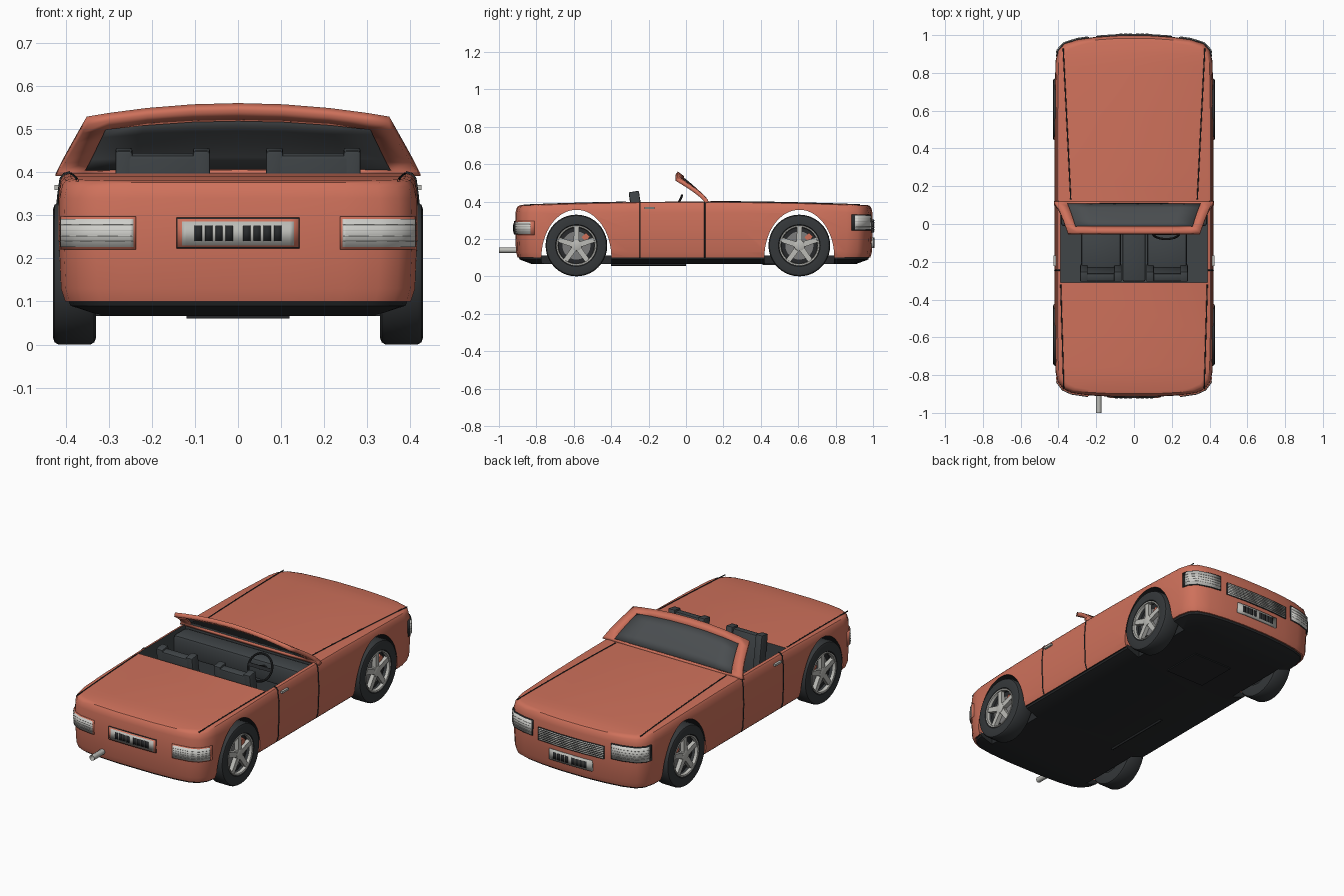
import bpy, bmesh, math
from mathutils import Matrix, Vector

if "Cube" in bpy.data.objects:
    bpy.data.objects.remove(bpy.data.objects["Cube"])


def material(name, r, g, b):
    m = bpy.data.materials.new(name)
    m.use_nodes = True
    m.diffuse_color = (r, g, b, 1)
    m.node_tree.nodes["Principled BSDF"].inputs["Base Color"].default_value = (r, g, b, 1)
    return m


PAINT = material("coral paint", .62, .165, .105)
BLACK = material("black trim", .02, .022, .024)
RUBBER = material("tyre rubber", .035, .039, .042)
CABIN = material("cabin grey", .05, .058, .063)
GLASS = material("dark glass", .068, .075, .08)
METAL = material("light metal", .5, .5, .47)
LAMP = material("lamp white", .62, .62, .59)
GREY = material("mid grey", .2, .2, .2)


def finish(name, bm, *mats, angle=35):
    bmesh.ops.recalc_face_normals(bm, faces=bm.faces)
    me = bpy.data.meshes.new(name)
    bm.to_mesh(me)
    bm.free()
    ob = bpy.data.objects.new(name, me)
    bpy.context.collection.objects.link(ob)
    for m in mats:
        me.materials.append(m)
    smooth(ob, angle)
    return ob


def smooth(ob, angle=35):
    bpy.ops.object.select_all(action='DESELECT')
    ob.select_set(True)
    bpy.context.view_layer.objects.active = ob
    bpy.ops.object.shade_smooth_by_angle(angle=math.radians(angle))


def box(name, loc, size, mat, tilt=0, bevel=0):
    bm = bmesh.new()
    mtx = Matrix.Translation(loc) @ Matrix.Rotation(tilt, 4, 'X') @ Matrix.Diagonal((*size, 1))
    bmesh.ops.create_cube(bm, size=1, matrix=mtx)
    if bevel:
        bmesh.ops.bevel(bm, geom=bm.edges[:], offset=bevel, segments=2, affect='EDGES', profile=.5)
    return finish(name, bm, mat)


def tube(name, pts, radius, mat):
    cu = bpy.data.curves.new(name, 'CURVE')
    cu.dimensions, cu.bevel_depth, cu.bevel_resolution = '3D', radius, 2
    sp = cu.splines.new('POLY')
    sp.points.add(len(pts) - 1)
    for p, co in zip(sp.points, pts):
        p.co = (*co, 1)
    cu.materials.append(mat)
    ob = bpy.data.objects.new(name, cu)
    bpy.context.collection.objects.link(ob)
    return ob


def cut(ob, cutter):
    mod = ob.modifiers.new("cut", 'BOOLEAN')
    mod.operation, mod.solver, mod.object = 'DIFFERENCE', 'EXACT', cutter
    bpy.context.view_layer.objects.active = ob
    bpy.ops.object.modifier_apply(modifier=mod.name)
    bpy.data.objects.remove(cutter)


# Half of the body plan, from tail to nose
PLAN = [(.12, -.914), (.25, -.907), (.33, -.895), (.375, -.875), (.405, -.835), (.416, -.78), (.42, -.6),
        (.42, -.3), (.42, 0), (.42, .3), (.42, .6), (.416, .86), (.402, .92), (.37, .955), (.3, .977),
        (.2, .991), (.08, .999)]
BODY_RINGS = [(.1, .014), (.13, .005), (.25, 0), (.34, .002), (.385, .008), (.396, .016), (.4, .03)]
PAN_RINGS = [(.066, .09), (.09, .025), (.112, .016)]


def crown(y, z):
    return z - (.018 * ((y - .05) / .9) ** 2 if z > .35 else 0)


def loft(name, rings, *mats):
    bm = bmesh.new()
    loops = []
    for z, inset in rings:
        half = [(x * (1 - inset / .42), (y - .042) * (1 - inset / .958) + .042) for x, y in PLAN]
        ring = half + [(-x, y) for x, y in reversed(half)]
        loops.append([bm.verts.new((x, y, crown(y, z))) for x, y in ring])
    n = len(loops[0])
    for a, b in zip(loops, loops[1:]):
        for i in range(n):
            j = (i + 1) % n
            bm.faces.new((a[i], a[j], b[j], b[i]))
    for lp in (loops[0], loops[-1]):
        for i in range(n // 2 - 1):
            bm.faces.new((lp[i], lp[i + 1], lp[n - 2 - i], lp[n - 1 - i]))
    return finish(name, bm, *mats)


# Body shell with wheel arches and cockpit cut out
AXLES = (-.586, .606)
body = loft("body_shell", BODY_RINGS, PAINT, CABIN, BLACK)
for ay in AXLES:
    bm = bmesh.new()
    prof = [(.187, .0)] + [(.187 * math.cos(math.pi * i / 32), .1 + .256 * math.sin(math.pi * i / 32))
                           for i in range(33)] + [(-.187, .0)]
    f = bm.faces.new([bm.verts.new((-.6, ay + y, z)) for y, z in prof])
    ext = bmesh.ops.extrude_face_region(bm, geom=[f])
    bmesh.ops.translate(bm, vec=(1.2, 0, 0), verts=[v for v in ext['geom'] if isinstance(v, bmesh.types.BMVert)])
    cut(body, finish("arch_cutter", bm, PAINT))
cut(body, box("cockpit_cutter", (0, -.105, .4), (.78, .41, .54), PAINT))
for p in body.data.polygons:
    c, n = p.center, p.normal
    p.material_index = 0
    if abs(c.x) < .392 and -.312 < c.y < .102 and c.z < .385:
        p.material_index = 1
    elif n.z < -.2 and abs(n.x) < .2 and abs(c.y) < .8 and abs(c.x) < .3:
        p.material_index = 2
smooth(body)

# Underbody pan with wheel notches
pan = loft("underbody_pan", PAN_RINGS, BLACK)
for ay in AXLES:
    for s in (-1, 1):
        cut(pan, box("notch_cutter", (s * .41, ay, .1), (.18, .372, .2), BLACK))
smooth(pan)
box("underbody_plate", (0, .525, .0635), (.24, .23, .006), BLACK)
tube("underbody_pipe", [(-.187, -.4, .062), (-.187, 0, .062)], .006, BLACK)
tailpipe = tube("tailpipe", [(-.187, -1, .14), (-.187, -.88, .14)], .015, METAL)

# Panel seams
for s in (-1, 1):
    side = "left" if s > 0 else "right"
    for nm, a, b in (("hood", (.375, .93), (.335, .13)), ("trunk", (.388, -.32), (.372, -.87))):
        pts = []
        for i in range(9):
            x, y = (a[k] + (b[k] - a[k]) * i / 8 for k in (0, 1))
            pts.append((s * x, y, crown(y, .4)))
        tube(f"{side}_{nm}_seam", pts, .003, BLACK)
    for nm, y in (("rear", -.245), ("front", .1)):
        tube(f"{side}_door_{nm}_seam", [(s * (.42 - i), y, z) for z, i in BODY_RINGS], .003, BLACK)
    box(f"{side}_door_handle", (s * .42, -.195, .365), (.012, .055, .011), METAL)


# Thin panels that follow the curve of the nose or tail
def panel(name, x0, x1, z0, z1, nose, mat, thick):
    run = [p for p in PLAN if (p[1] > .7 if nose else p[1] < -.7)]
    run = sorted(run + [(0, 1 if nose else -.916)])

    def y_at(x):
        for (xa, ya), (xb, yb) in zip(run, run[1:]):
            if xa <= x <= xb:
                return ya + (yb - ya) * (x - xa) / (xb - xa)
    xs = {x0, x1} | {s * p[0] for p in run for s in (-1, 1) if x0 < s * p[0] < x1}
    bm = bmesh.new()
    cols = [[bm.verts.new((x, y_at(abs(x)), z)) for z in (z0, z1)] for x in sorted(xs)]
    for a, b in zip(cols, cols[1:]):
        bm.faces.new((a[0], b[0], b[1], a[1]))
    ob = finish(name, bm, mat)
    mod = ob.modifiers.new("thickness", 'SOLIDIFY')
    mod.thickness, mod.offset = thick, 0
    return ob


for s in (-1, 1):
    side = "left" if s > 0 else "right"
    for nm, nose, z0, z1, rim in (("front", True, .25, .325, BLACK), ("rear", False, .226, .292, PAINT)):
        lo, hi = sorted((s * .237, s * .41))
        panel(f"{side}_{nm}_lamp_rim", lo, hi, z0 - .005, z1 + .005, nose, rim, .008)
        lo, hi = sorted((s * .243, s * .406))
        panel(f"{side}_{nm}_lamp", lo, hi, z0, z1, nose, LAMP, .014)
        for k in range(1, 5):
            z = z0 + (z1 - z0) * k / 5
            panel(f"{side}_{nm}_lamp_rib_{k}", lo, hi, z - .001, z + .001, nose, METAL, .017)
panel("grille_back", -.2, .2, .235, .305, True, BLACK, .008)
for k in range(7):
    panel(f"grille_slat_{k}", -.195, .195, .239 + k * .0095, .2445 + k * .0095, True, METAL, .014)
panel("rear_plate_surround_edge", -.143, .143, .223, .295, False, BLACK, .006)
panel("rear_plate_surround", -.14, .14, .226, .292, False, PAINT, .009)
for nm, nose, zc in (("front", True, .18), ("rear", False, .258)):
    panel(f"{nm}_plate", -.13, .13, zc - .028, zc + .028, nose, METAL, .013)
    for s in (-1, 1):
        for k in range(4):
            x = s * (.02 + k * .024)
            panel(f"{nm}_plate_bar", x - .0085, x + .0085, zc - .018, zc + .018, nose, BLACK, .017)


# Windscreen frame and glass share one curved surface
def screen(name, want_glass, thick, mat):
    us = [-1, -.855, -.6, -.3, 0, .3, .6, .855, 1]
    vs = [-.05, .05, .25, .45, .65, .84, 1]
    bm = bmesh.new()
    rows = [[bm.verts.new((u * (.42 - .07 * v), .11 - .16 * max(v, 0) ** 1.3,
                           .4 + v * (.12 + .032 * (1 - u * u)))) for u in us] for v in vs]
    for j in range(len(vs) - 1):
        for i in range(len(us) - 1):
            if (0 < i < len(us) - 2 and 0 < j < len(vs) - 2) == want_glass:
                bm.faces.new((rows[j][i], rows[j][i + 1], rows[j + 1][i + 1], rows[j + 1][i]))
    bmesh.ops.delete(bm, geom=[v for v in bm.verts if not v.link_faces], context='VERTS')
    mod = finish(name, bm, mat).modifiers.new("thickness", 'SOLIDIFY')
    mod.thickness, mod.offset = thick, 0


screen("windscreen_frame", False, .022, PAINT)
screen("windscreen_glass", True, .008, GLASS)

# Cabin
box("dashboard", (0, .045, .33), (.775, .11, .11), CABIN, bevel=.015)
box("centre_console", (0, -.13, .21), (.12, .35, .16), CABIN, bevel=.01)
for s in (-1, 1):
    side = "left" if s > 0 else "right"
    box(f"{side}_seat_cushion", (s * .175, -.14, .19), (.21, .2, .1), CABIN, bevel=.015)
    box(f"{side}_seat_back", (s * .175, -.265, .32), (.17, .045, .25), CABIN, tilt=.15, bevel=.01)
    for k in (-1, 1):
        box(f"{side}_seat_bolster", (s * .175 + k * .09, -.26, .325), (.04, .055, .26), CABIN, tilt=.15, bevel=.006)
bpy.ops.mesh.primitive_torus_add(location=(.17, -.05, .37), rotation=(math.radians(65), 0, 0),
                                 major_radius=.07, minor_radius=.006, major_segments=32, minor_segments=8)
wheel = bpy.context.object
wheel.name = "steering_wheel"
wheel.data.materials.append(BLACK)
smooth(wheel)
tube("steering_column", [(.17, -.05, .37), (.17, .05, .33)], .012, BLACK)
box("steering_spoke", (.17, -.05, .37), (.135, .018, .008), BLACK, tilt=math.radians(65))


# Wheels
def lathe(name, prof, centre, side, mat, steps=40):
    bm = bmesh.new()
    vs = [bm.verts.new((side * x, 0, r)) for x, r in prof]
    es = [bm.edges.new(e) for e in zip(vs, vs[1:])]
    bmesh.ops.spin(bm, geom=vs + es, cent=(0, 0, 0), axis=(1, 0, 0), angle=math.tau, steps=steps)
    bmesh.ops.remove_doubles(bm, verts=bm.verts, dist=.0005)
    bmesh.ops.translate(bm, vec=centre, verts=bm.verts)
    return finish(name, bm, mat)


for ay, end in zip(AXLES, ("rear", "front")):
    for s in (-1, 1):
        c = Vector((s * .38, ay, .165))
        nm = f"{'left' if s > 0 else 'right'}_{end}"
        lathe(nm + "_tyre", [(-.05, .1), (-.05, .15), (-.046, .16), (-.037, .165), (.037, .165), (.046, .16),
                             (.05, .148), (.048, .112), (.04, .106), (-.05, .1)], c, s, RUBBER)
        lathe(nm + "_rim", [(.03, .096), (.046, .1), (.048, .107), (.038, .109)], c, s, METAL)
        lathe(nm + "_inner_disc", [(-.045, 0), (-.045, .102), (.012, .102), (.012, 0)], c, s, BLACK)
        lathe(nm + "_brake_disc", [(.012, .075), (.018, .075), (.018, 0)], c, s, GREY)
        lathe(nm + "_hub", [(.02, .03), (.043, .028), (.046, .02), (.046, 0)], c, s, METAL, 20)
        box(nm + "_caliper", c + Vector((s * .018, .05, .045)), (.014, .03, .035), PAINT, tilt=-.8)
        for k in range(5):
            bm = bmesh.new()
            lo = [bm.verts.new((s * .02, y, z)) for y, z in ((-.015, .015), (.015, .015), (.013, .102), (-.013, .102))]
            f = bm.faces.new(lo)
            ext = bmesh.ops.extrude_face_region(bm, geom=[f])
            top = [v for v in ext['geom'] if isinstance(v, bmesh.types.BMVert)]
            bmesh.ops.translate(bm, vec=(s * .022, 0, 0), verts=top)
            turn = Matrix.Translation(c) @ Matrix.Rotation(math.tau * k / 5, 4, 'X')
            bmesh.ops.transform(bm, matrix=turn, verts=bm.verts)
            finish(f"{nm}_spoke_{k}", bm, METAL)
